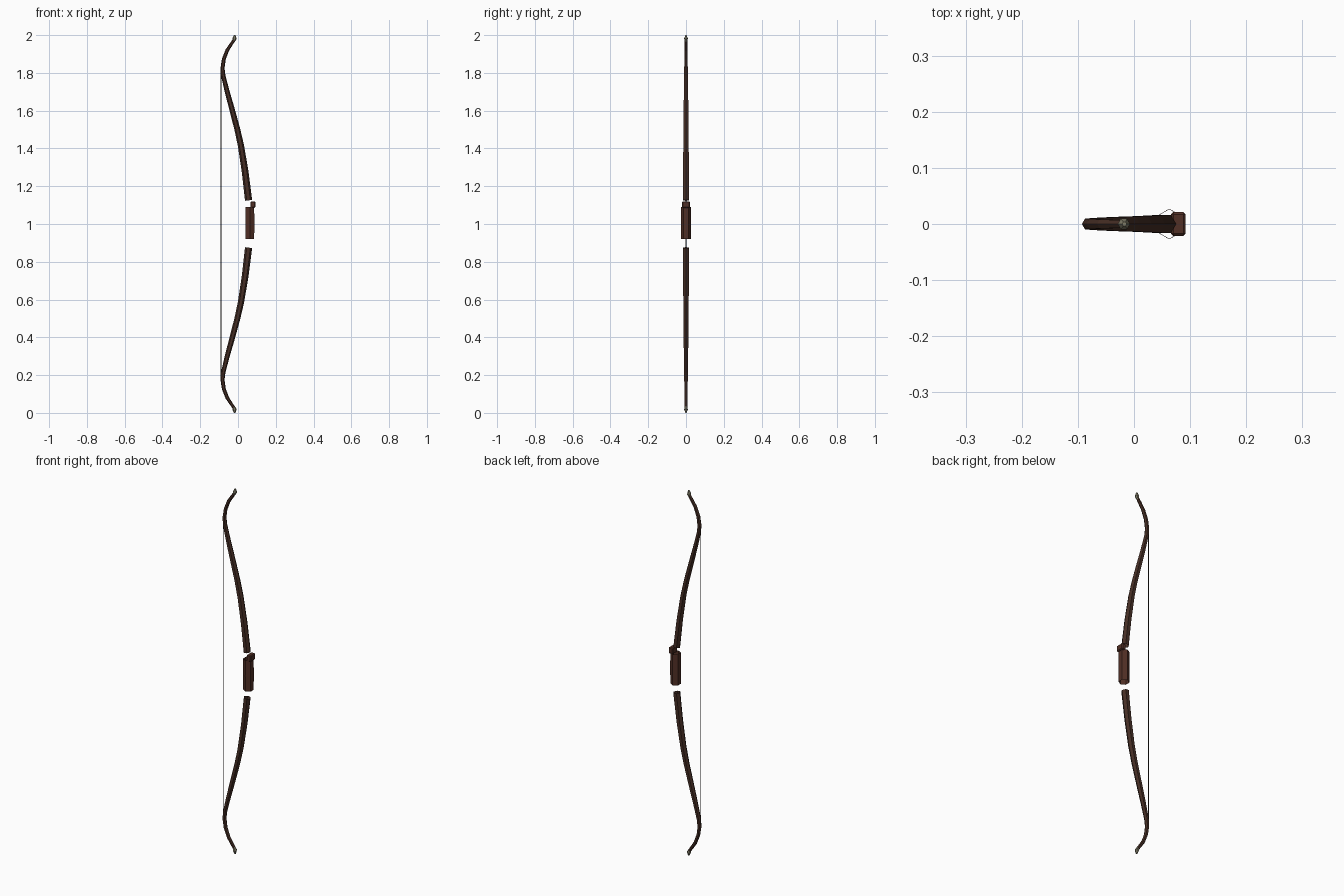
import bpy, bmesh, math
from mathutils import Vector

if "Cube" in bpy.data.objects:
    bpy.data.objects.remove(bpy.data.objects["Cube"])


def material(name, rgb):
    m = bpy.data.materials.new(name)
    m.diffuse_color = (*rgb, 1)
    m.use_nodes = True
    m.node_tree.nodes["Principled BSDF"].inputs["Base Color"].default_value = m.diffuse_color
    return m


WOOD = material("dark wood", (0.060, 0.027, 0.018))
LEATHER = material("red brown leather", (0.082, 0.029, 0.019))
HORN = material("pale horn", (0.22, 0.205, 0.14))
CORD = material("dark cord", (0.035, 0.028, 0.025))


def finish(bm, name, mat):
    me = bpy.data.meshes.new(name)
    bm.to_mesh(me)
    bm.free()
    me.materials.append(mat)
    ob = bpy.data.objects.new(name, me)
    bpy.context.collection.objects.link(ob)
    return ob


def tube(name, pts, mat, phase=0.0, sides=6, caps=False):
    """Sweep a polygon along (x, z, radius) points in the xz plane."""
    bm = bmesh.new()
    pos = [Vector((x, 0, z)) for x, z, r in pts]
    rings = []
    for i, p in enumerate(pos):
        t = (pos[min(i + 1, len(pos) - 1)] - pos[max(i - 1, 0)]).normalized()
        side = Vector((0, 1, 0))
        out = side.cross(t)
        ring = []
        for k in range(sides):
            a = phase + 2 * math.pi * k / sides
            ring.append(bm.verts.new(p + pts[i][2] * (math.cos(a) * out + math.sin(a) * side)))
        rings.append(ring)
    for a, b in zip(rings, rings[1:]):
        for k in range(sides):
            j = (k + 1) % sides
            bm.faces.new((a[k], a[j], b[j], b[k]))
    if caps:
        bm.faces.new(rings[0][::-1])
        bm.faces.new(rings[-1])
    bmesh.ops.recalc_face_normals(bm, faces=bm.faces)
    return finish(bm, name, mat)


# Recurved limb centre line: x, z, radius
limb = [(0.056, 1.125, 0.0190), (0.038, 1.275, 0.0178), (0.016, 1.413, 0.0165),
        (-0.004, 1.503, 0.0155), (-0.032, 1.608, 0.0145), (-0.058, 1.704, 0.0130),
        (-0.078, 1.785, 0.0115), (-0.082, 1.825, 0.0108), (-0.075, 1.873, 0.0102),
        (-0.057, 1.920, 0.0095), (-0.036, 1.952, 0.0085), (-0.017, 1.980, 0.0075)]
# Pointed horn nock on the limb end
nock = [(-0.023, 1.966, 0.006), (-0.018, 1.982, 0.011), (-0.017, 2.0, 0.004)]


def flip(pts):
    return [(x, 2 - z, r) for x, z, r in pts]


for label, f in (("upper", lambda p: p), ("lower", flip)):
    tube(label + "_limb", f(limb), WOOD)
    tube(label + "_nock", f(nock), HORN, caps=True)

# Open hexagonal grip sleeve
tube("grip", [(0.063, 0.92, 0.0262), (0.063, 1.005, 0.0272), (0.063, 1.09, 0.0262)],
     LEATHER, phase=math.pi / 6)

# Arrow rest block at the top of the grip
bm = bmesh.new()
bmesh.ops.create_cube(bm, size=1)
for v in bm.verts:
    v.co = Vector((0.079 + v.co.x * 0.026, v.co.y * 0.042, 1.103 + v.co.z * 0.034))
bmesh.ops.bevel(bm, geom=bm.edges[:], offset=0.004, segments=1, affect='EDGES')
finish(bm, "arrow_rest", LEATHER)

# Bowstring between the limb bends
tube("bowstring", [(-0.090, 0.19, 0.002), (-0.090, 1.81, 0.002)], CORD, caps=True)
